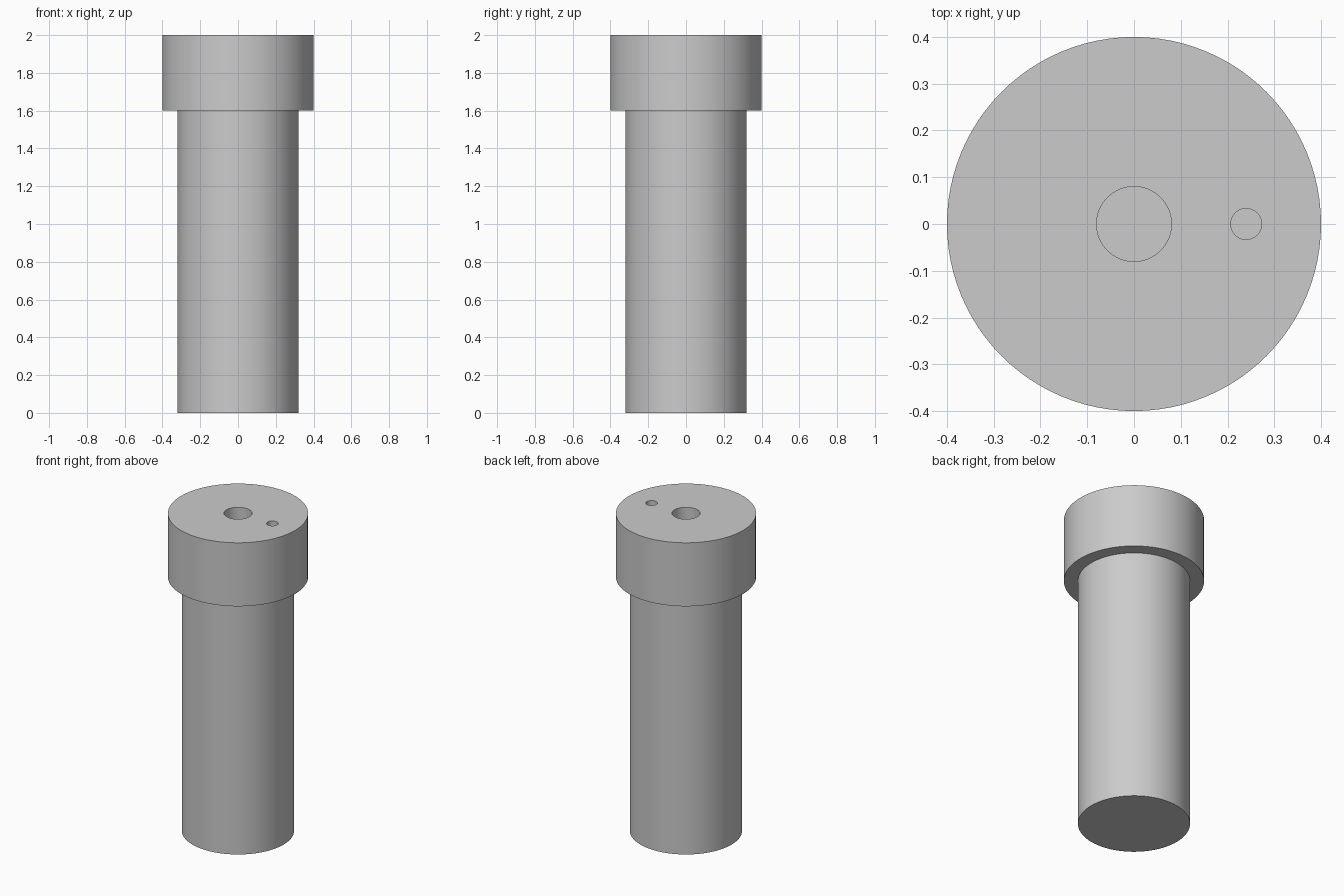
import bpy
import math

cube = bpy.data.objects.get("Cube")
if cube:
    bpy.data.objects.remove(cube, do_unlink=True)

SIDES = 96
GREY = (0.6, 0.6, 0.6, 1)

steel = bpy.data.materials.new("plain grey")
steel.use_nodes = True
steel.diffuse_color = GREY
steel.node_tree.nodes["Principled BSDF"].inputs["Base Color"].default_value = GREY


def cylinder(name, radius, bottom, top, x=0):
    """Upright cylinder between two heights."""
    bpy.ops.mesh.primitive_cylinder_add(
        vertices=SIDES, radius=radius, depth=top - bottom,
        location=(x, 0, (bottom + top) / 2))
    obj = bpy.context.object
    obj.name = name
    obj.data.materials.append(steel)
    return obj


def combine(target, tool, operation):
    """Apply a boolean and discard the tool object."""
    mod = target.modifiers.new(tool.name, 'BOOLEAN')
    mod.operation = operation
    mod.solver = 'EXACT'
    mod.object = tool
    bpy.context.view_layer.objects.active = target
    bpy.ops.object.modifier_apply(modifier=mod.name)
    bpy.data.objects.remove(tool, do_unlink=True)


# Shank and wider head joined into one stepped pin
pin = cylinder("stepped_pin", 0.32, 0, 1.8)
combine(pin, cylinder("head", 0.4, 1.6, 2), 'UNION')

# Central bore and small offset hole, both blind from the top
combine(pin, cylinder("central_bore", 0.08, 1.6 - 0.02, 2.1), 'DIFFERENCE')
combine(pin, cylinder("offset_hole", 0.033, 1.6 + 0.02, 2.1, x=0.24), 'DIFFERENCE')

# Smooth walls with crisp rims
bpy.ops.object.select_all(action='DESELECT')
pin.select_set(True)
bpy.context.view_layer.objects.active = pin
bpy.ops.object.shade_smooth_by_angle(angle=math.radians(30))
